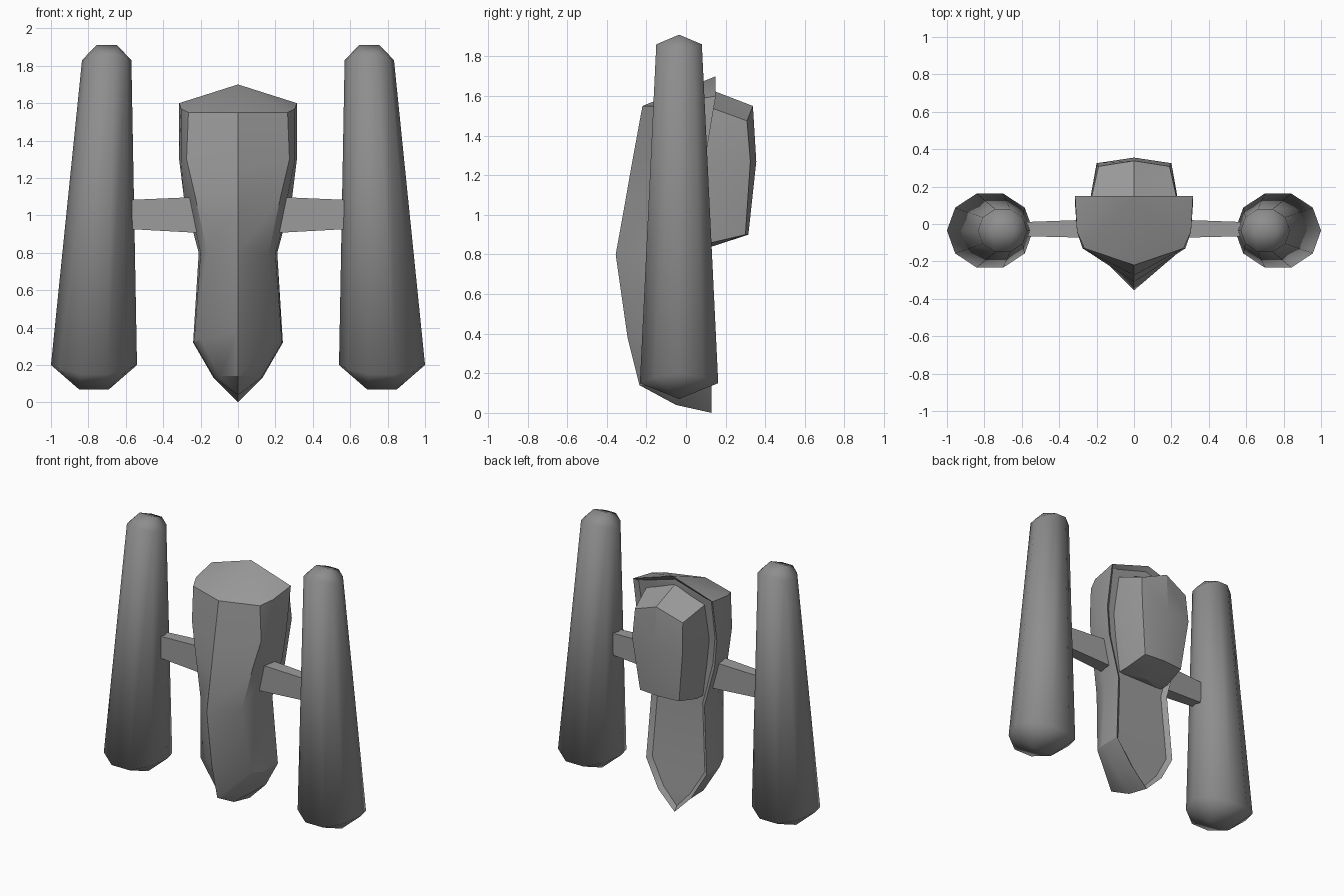
import bpy, bmesh, math

if "Cube" in bpy.data.objects:
    bpy.data.objects.remove(bpy.data.objects["Cube"])


def make_grey(name, v):
    mat = bpy.data.materials.new(name)
    mat.diffuse_color = (v, v, v, 1)
    mat.use_nodes = True
    mat.node_tree.nodes["Principled BSDF"].inputs["Base Color"].default_value = mat.diffuse_color
    return mat


grey = make_grey("grey", .33)
dark_grey = make_grey("dark_grey", .27)


def finish(bm, name, angle=30, mat=grey):
    bmesh.ops.recalc_face_normals(bm, faces=bm.faces)
    me = bpy.data.meshes.new(name)
    bm.to_mesh(me)
    bm.free()
    me.materials.append(mat)
    ob = bpy.data.objects.new(name, me)
    bpy.context.collection.objects.link(ob)
    bpy.ops.object.select_all(action='DESELECT')
    ob.select_set(True)
    bpy.context.view_layer.objects.active = ob
    bpy.ops.object.shade_smooth_by_angle(angle=math.radians(angle))
    return ob


def mirror_ring(bm, half):
    # half: right side points followed by one centre point
    pts = half + [(-x, y, z) for x, y, z in reversed(half[:-1])]
    return [bm.verts.new(p) for p in pts]


def loft(bm, rings, closed=False):
    for a, b in zip(rings, rings[1:]):
        n = len(a)
        for i in range(n if closed else n - 1):
            j = (i + 1) % n
            bm.faces.new((a[i], a[j], b[j], b[i]))


# Central hull: back edge, side, front edge, keel at each level
bm = bmesh.new()
levels = [
    [(.315, .15, 1.60), (.305, -.04, 1.57), (.265, -.13, 1.55), (0, -.22, 1.55)],
    [(.315, .10, 1.30), (.305, -.04, 1.30), (.275, -.13, 1.30), (0, -.275, 1.25)],
    [(.29, .09, 1.10), (.265, -.06, 1.10), (.228, -.16, 1.10), (0, -.31, 1.05)],
    [(.21, .09, .80), (.20, -.07, .80), (.165, -.19, .80), (0, -.355, .80)],
    [(.24, .11, .32), (.235, -.05, .32), (.20, -.14, .34), (0, -.295, .38)],
    [(.13, .13, .13), (.125, -.02, .13), (.10, -.11, .14), (0, -.235, .14)],
]
rings = [mirror_ring(bm, h) for h in levels]
loft(bm, rings)
apex = bm.verts.new((0, .15, 1.70))
tip = bm.verts.new((0, .13, 0))
chin = bm.verts.new((0, -.05, .04))
top, bot = rings[0], rings[-1]
for i in range(6):
    bm.faces.new((apex, top[i], top[i + 1]))
    bm.faces.new((chin, bot[i], bot[i + 1]))
bm.faces.new((chin, tip, bot[0]))
bm.faces.new((chin, tip, bot[6]))
back = [bm.faces.new((a[0], a[6], b[6], b[0])) for a, b in zip(rings, rings[1:])]
back += [bm.faces.new((apex, top[0], top[6])), bm.faces.new((tip, bot[0], bot[6]))]
bmesh.ops.recalc_face_normals(bm, faces=bm.faces)
# sunken back panel inside a sloping rim
bmesh.ops.inset_region(bm, faces=back, thickness=.032, depth=-.025)
finish(bm, "hull", 32)

# Rear pack: base edge, outer edge, centre ridge at each level
bm = bmesh.new()
pack = [
    [(.23, .07, 1.56), (.23, .13, 1.54), (.19, .308, 1.475), (0, .338, 1.55)],
    [(.235, .07, 1.27), (.235, .13, 1.27), (.20, .325, 1.27), (0, .355, 1.27)],
    [(.18, .05, .86), (.18, .13, .86), (.155, .30, .90), (0, .315, .90)],
]
rings = [mirror_ring(bm, h) for h in pack]
loft(bm, rings, closed=True)
peak = bm.verts.new((0, .13, 1.63))
low = bm.verts.new((0, .13, .84))
for ring, c in ((rings[0], peak), (rings[-1], low)):
    for i in range(7):
        bm.faces.new((ring[i], ring[(i + 1) % 7], c))
finish(bm, "rear_pack", 15)


# Ten-sided tapered nacelle with ridged caps
def nacelle_ring(bm, cx, cy, rx, ry, z, drop):
    return [bm.verts.new((cx + rx * math.cos(a), cy + ry * math.sin(a),
                          z + drop * math.sin(a) ** 2))
            for a in (math.tau * i / 10 for i in range(10))]


for side, s in (("right", 1), ("left", -1)):
    bm = bmesh.new()
    lo = nacelle_ring(bm, s * .77, -.035, .23, .208, .20, -.055)
    hi = nacelle_ring(bm, s * .702, -.035, .132, .121, 1.83, .035)
    loft(bm, [lo, hi], closed=True)
    for ring, cx, hw, z in ((lo, s * .77, .08, .07), (hi, s * .702, .055, 1.91)):
        r = bm.verts.new((cx + hw, -.035, z))
        l = bm.verts.new((cx - hw, -.035, z))
        for i in (8, 9, 0, 1):
            bm.faces.new((ring[i], ring[(i + 1) % 10], r))
        for i in (3, 4, 5, 6):
            bm.faces.new((ring[i], ring[i + 1], l))
        bm.faces.new((ring[2], ring[3], l, r))
        bm.faces.new((ring[7], ring[8], r, l))
    finish(bm, side + "_nacelle", 180, dark_grey)

    # Strut from hull to nacelle
    bm = bmesh.new()
    ends = []
    for x, y0, y1, z0, z1 in ((.18, -.075, .025, .905, 1.10), (.60, -.065, .01, .928, 1.082)):
        ends.append([bm.verts.new((s * x, y, z))
                     for y, z in ((y0, z0), (y1, z0), (y1, z1), (y0, z1))])
    loft(bm, ends, closed=True)
    for e in ends:
        bm.faces.new(e)
    finish(bm, side + "_strut")
